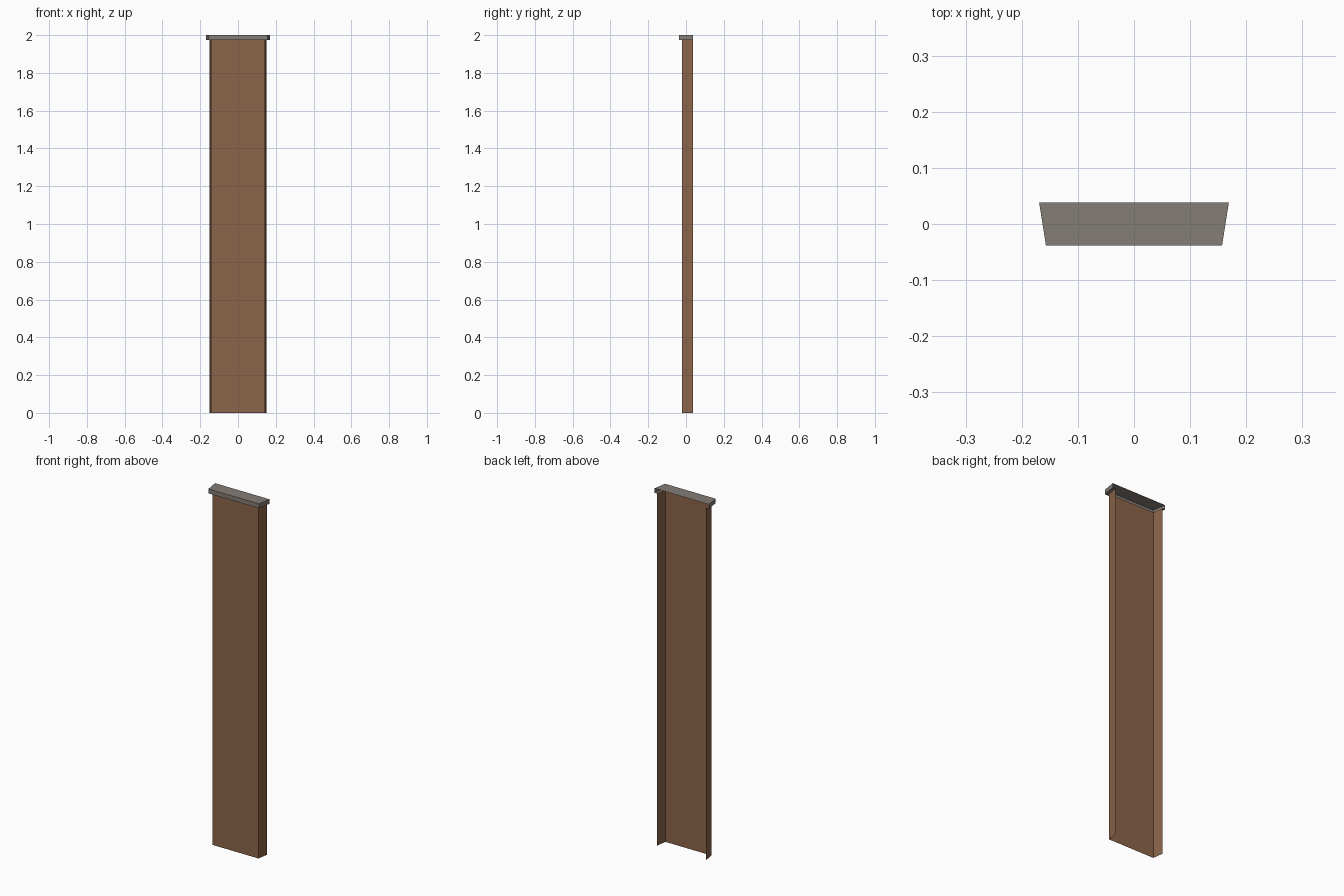
import bpy, bmesh

if "Cube" in bpy.data.objects:
    bpy.data.objects.remove(bpy.data.objects["Cube"])

def material(name, rgb):
    m = bpy.data.materials.new(name)
    m.diffuse_color = (*rgb, 1.0)
    m.use_nodes = True
    m.node_tree.nodes["Principled BSDF"].inputs["Base Color"].default_value = m.diffuse_color
    return m

BROWN = material("brown", (0.26, 0.13, 0.068))
GREY = material("warm grey", (0.235, 0.205, 0.185))

BACK = 0.038          # shared open back plane
BODY_TOP = 1.975

def channel(front_w, back_w, front_y):
    """Open three-sided plan profile: back left, front left, front right, back right."""
    return [(-back_w, BACK), (-front_w, front_y), (front_w, front_y), (back_w, BACK)]

def ring(bm, profile, z):
    return [bm.verts.new((x, y, z)) for x, y in profile]

def bridge(bm, low, high):
    for i in range(len(low) - 1):
        bm.faces.new((low[i], low[i + 1], high[i + 1], high[i]))

def finish(bm, name, mat):
    mesh = bpy.data.meshes.new(name)
    bm.to_mesh(mesh)
    bm.free()
    mesh.materials.append(mat)
    bpy.context.collection.objects.link(bpy.data.objects.new(name, mesh))

body_profile = channel(0.143, 0.152, -0.022)
cap_profile = channel(0.157, 0.169, -0.038)

# Tall panel with two splayed side flanges, open at the back
bm = bmesh.new()
bridge(bm, ring(bm, body_profile, 0), ring(bm, body_profile, BODY_TOP))
finish(bm, "pilaster_panel", BROWN)

# Hollow cap: underside ledge, rim and top plate, open at the back
bm = bmesh.new()
inner = ring(bm, body_profile, BODY_TOP)
lower = ring(bm, cap_profile, BODY_TOP)
upper = ring(bm, cap_profile, 2.0)
bridge(bm, inner, lower)
bridge(bm, lower, upper)
bm.faces.new(upper)
bmesh.ops.recalc_face_normals(bm, faces=bm.faces)
if max(bm.faces, key=lambda f: f.calc_center_median().z).normal.z < 0:
    bmesh.ops.reverse_faces(bm, faces=bm.faces)
finish(bm, "top_cap", GREY)
